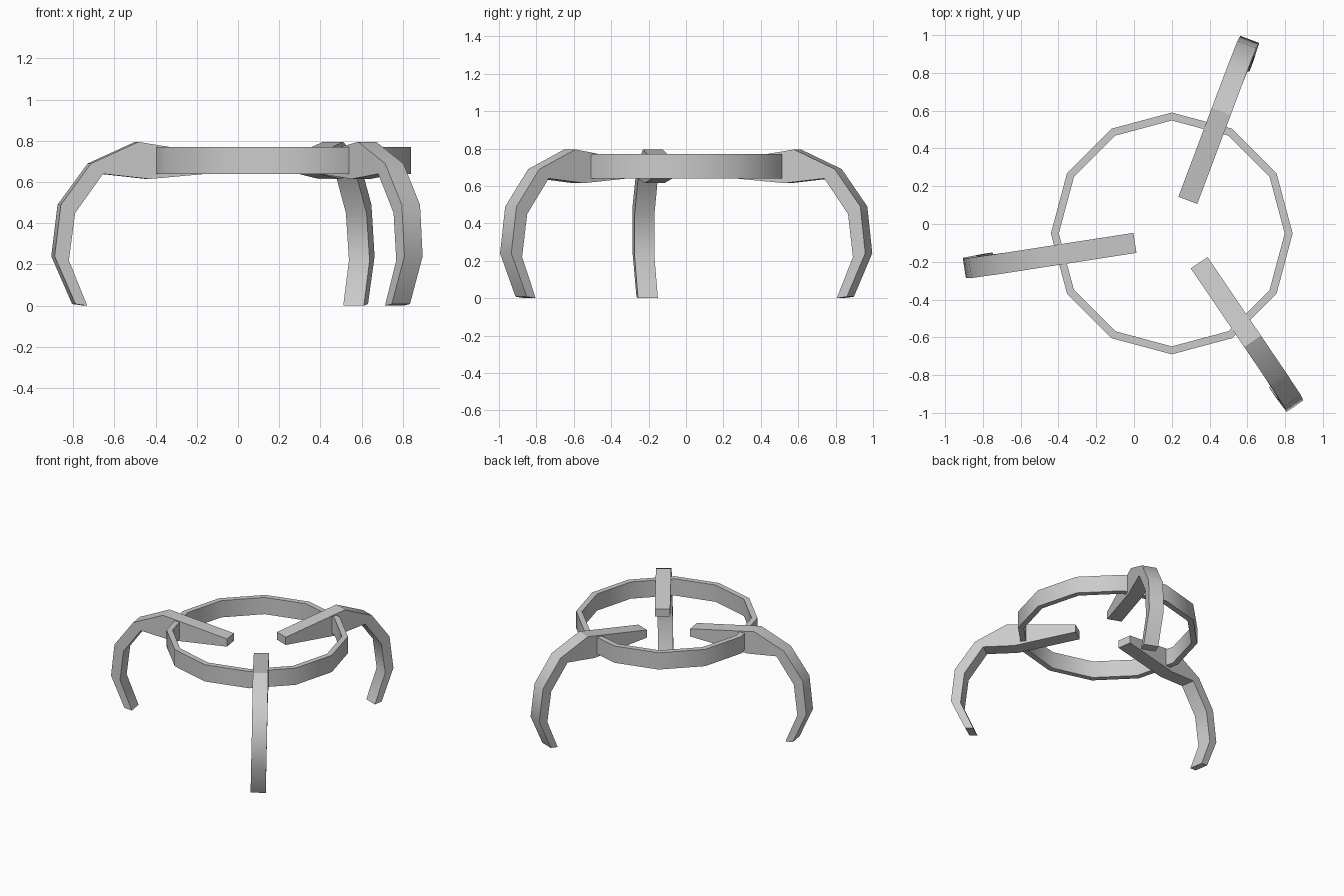
import bpy, bmesh
from math import sin, cos, radians, tau
from mathutils import Vector

if "Cube" in bpy.data.objects:
    bpy.data.objects.remove(bpy.data.objects["Cube"])

SMOOTH = radians(33)


def finish(name, bm):
    bmesh.ops.recalc_face_normals(bm, faces=bm.faces[:])
    mesh = bpy.data.meshes.new(name)
    bm.to_mesh(mesh)
    bm.free()
    ob = bpy.data.objects.new(name, mesh)
    bpy.context.collection.objects.link(ob)
    bpy.ops.object.select_all(action='DESELECT')
    ob.select_set(True)
    bpy.context.view_layer.objects.active = ob
    bpy.ops.object.shade_smooth_by_angle(angle=SMOOTH)
    return ob


# Twelve-sided ring with a rectangular section
def make_ring(name, cx, cy, r_in, r_out, z0, z1, sides=12):
    bm = bmesh.new()
    section = [(r_in, z0), (r_out, z0), (r_out, z1), (r_in, z1)]
    loops = []
    for i in range(sides):
        a = tau * i / sides
        loops.append([bm.verts.new((cx + r * cos(a), cy + r * sin(a), z)) for r, z in section])
    for i in range(sides):
        p, q = loops[i], loops[(i + 1) % sides]
        for k in range(4):
            j = (k + 1) % 4
            bm.faces.new((p[k], q[k], q[j], p[j]))
    return finish(name, bm)


# Leg outline: (distance along leg, height), top edge and matching lower edge
OUTER = [(0.0, 0.715), (0.503, 0.795), (0.736, 0.69), (0.883, 0.49), (0.913, 0.24), (0.81, 0.008)]
INNER = [(0.0, 0.655), (0.448, 0.615), (0.676, 0.64), (0.813, 0.45), (0.843, 0.22), (0.752, 0.0)]


def make_leg(name, start, angle, width=0.107):
    d = Vector((cos(radians(angle)), sin(radians(angle)), 0))
    right = Vector((d.y, -d.x, 0))
    base = Vector((start[0], start[1], 0))
    bm = bmesh.new()

    def vert(u, z, side):
        lean = 0.012 * max(0.0, 1 - z / 0.6)
        return bm.verts.new(base + d * u + right * (side * width / 2 + lean) + Vector((0, 0, z)))

    loops = []
    for o, i in zip(OUTER, INNER):
        loops.append([vert(*o, -1), vert(*o, 1), vert(*i, 1), vert(*i, -1)])
    for p, q in zip(loops, loops[1:]):
        for k in range(4):
            j = (k + 1) % 4
            bm.faces.new((p[k], q[k], q[j], p[j]))
    bm.faces.new(loops[0])
    bm.faces.new(loops[-1])
    return finish(name, bm)


make_ring("support_ring", 0.20, -0.05, 0.598, 0.64, 0.64, 0.77)

# Three curved legs radiating from the middle
make_leg("left_leg", (0.005, -0.10), 188.8)
make_leg("back_leg", (0.285, 0.125), 69.4)
make_leg("front_leg", (0.345, -0.205), -55.8)
